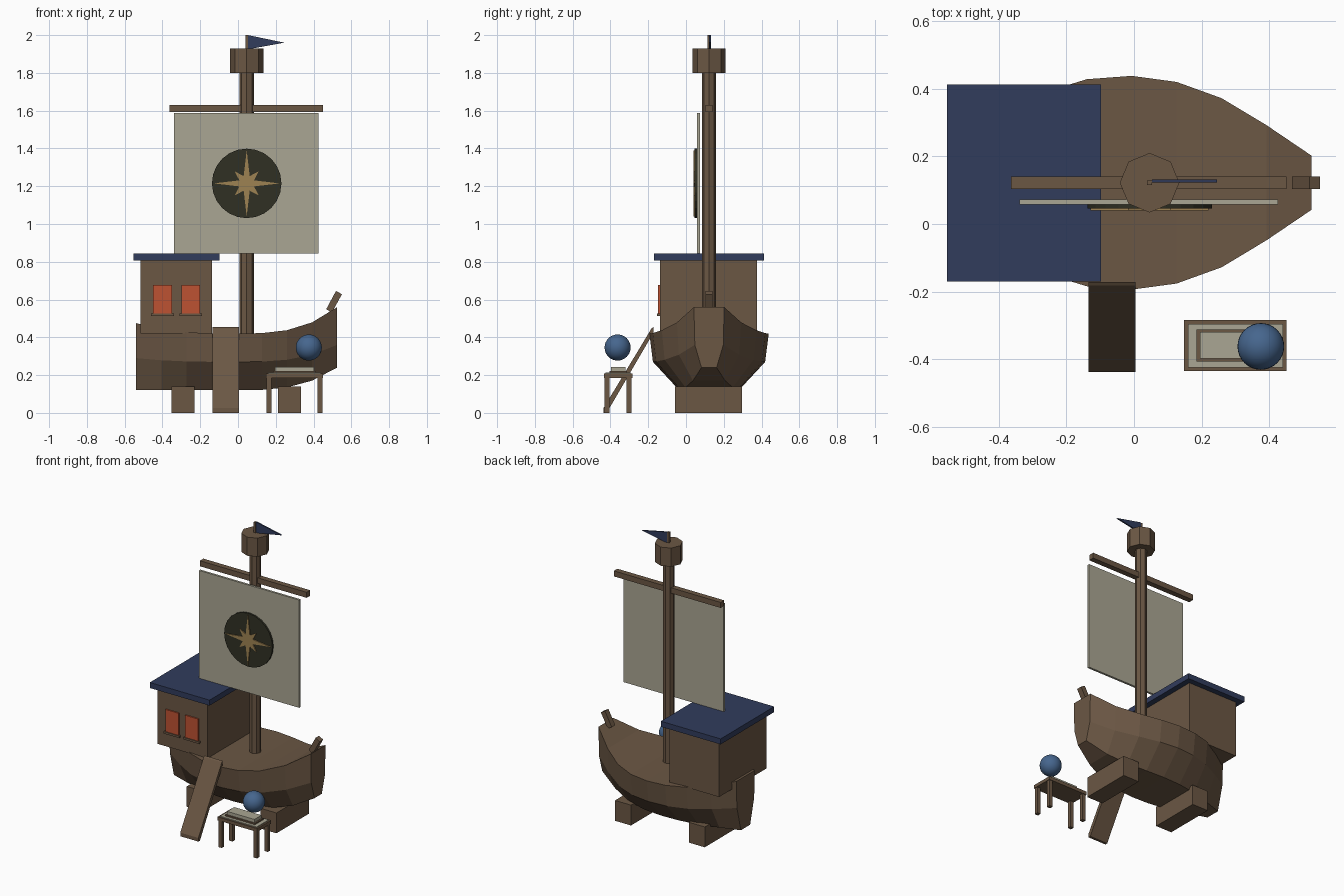
import bpy, bmesh, math
from mathutils import Vector

if "Cube" in bpy.data.objects:
    bpy.data.objects.remove(bpy.data.objects["Cube"])

CY = 0.122          # centre line of the ship in y
MX = 0.046          # mast position in x


def srgb(name, r, g, b):
    lin = lambda c: ((c / 255 + 0.055) / 1.055) ** 2.4 if c > 10 else c / 3294
    m = bpy.data.materials.new(name)
    m.diffuse_color = (lin(r), lin(g), lin(b), 1)
    m.use_nodes = True
    m.node_tree.nodes["Principled BSDF"].inputs["Base Color"].default_value = m.diffuse_color
    return m


WOOD = srgb("brown wood", 107, 87, 68)
SAIL = srgb("canvas cream", 170, 166, 147)
NAVY = srgb("navy blue", 49, 60, 92)
RED = srgb("window red", 190, 82, 50)
DARK = srgb("dark olive", 48, 48, 36)
GOLD = srgb("old gold", 158, 130, 82)
BLUE = srgb("globe blue", 70, 102, 142)


def finish(name, bm, mat):
    bmesh.ops.recalc_face_normals(bm, faces=bm.faces)
    me = bpy.data.meshes.new(name)
    bm.to_mesh(me)
    bm.free()
    me.materials.append(mat)
    ob = bpy.data.objects.new(name, me)
    bpy.context.collection.objects.link(ob)
    return ob


def box(name, x0, x1, y0, y1, z0, z1, mat):
    bm = bmesh.new()
    bmesh.ops.create_cube(bm, size=1)
    for v in bm.verts:
        v.co = Vector(((x0 + x1) / 2 + v.co.x * (x1 - x0),
                       (y0 + y1) / 2 + v.co.y * (y1 - y0),
                       (z0 + z1) / 2 + v.co.z * (z1 - z0)))
    return finish(name, bm, mat)


def cylinder(name, x, y, z0, z1, r, n, mat):
    bm = bmesh.new()
    ring = [bm.verts.new((x + r * math.cos(i * math.tau / n),
                          y + r * math.sin(i * math.tau / n), z0)) for i in range(n)]
    base = bm.faces.new(ring)
    ext = bmesh.ops.extrude_face_region(bm, geom=[base])
    for v in ext["geom"]:
        if isinstance(v, bmesh.types.BMVert):
            v.co.z = z1
    if base.is_valid is False or len(bm.faces) < n + 2:
        bm.faces.new(ring)
    return finish(name, bm, mat)


def plate(name, pts, axis, lo, hi, mat):
    """Outline in (x, z) extruded along y, or in (y, z) extruded along x."""
    bm = bmesh.new()
    put = (lambda p, d: (p[0], d, p[1])) if axis == 'Y' else (lambda p, d: (d, p[0], p[1]))
    a = [bm.verts.new(put(p, lo)) for p in pts]
    b = [bm.verts.new(put(p, hi)) for p in pts]
    bm.faces.new(a)
    bm.faces.new(b)
    for i in range(len(pts)):
        j = (i + 1) % len(pts)
        bm.faces.new((a[i], a[j], b[j], b[i]))
    return finish(name, bm, mat)


# hull: hexagonal sections lofted from stern to bow
half = [.10, .19, .265, .306, .316, .298, .25, .17, .08]
bm = bmesh.new()
rings = []
for i, w in enumerate(half):
    u = i / 4 - 1
    bow, stern = max(u, 0) ** 3, max(-u, 0) ** 3
    sheer = .42 + .14 * bow + .055 * stern
    chine = .27 + .09 * bow + .02 * stern
    keel = .12 + .12 * bow
    side = [(w, sheer), (.94 * w, chine), (.5 * w, keel)]
    sec = side + [(-y, z) for y, z in reversed(side)]
    rings.append([bm.verts.new((-.007 + u * .532, CY + y, z)) for y, z in sec])
for a, b in zip(rings, rings[1:]):
    for k in range(6):
        bm.faces.new((a[k], a[(k + 1) % 6], b[(k + 1) % 6], b[k]))
bm.faces.new(rings[0])
bm.faces.new(rings[-1])
finish("hull", bm, WOOD)

# cradle blocks under the keel
for tag, x in (("rear", -.29), ("front", .272)):
    box(tag + "_cradle_block", x - .061, x + .061, -.057, .297, 0, .14, WOOD)

# cabin with flat roof and two windows
box("cabin", -.515, -.137, -.138, .375, .42, .81, WOOD)
box("cabin_roof", -.553, -.098, -.17, .413, .807, .845, NAVY)
for tag, x in (("left", -.40), ("right", -.25)):
    box(tag + "_window", x - .05, x + .05, -.147, -.137, .525, .678, RED)
    box(tag + "_window_sill", x - .06, x + .06, -.153, -.137, .512, .526, WOOD)

# mast, lookout tub, pole and pennant
cylinder("mast", MX, CY, .40, 1.81, .038, 8, WOOD)
cylinder("lookout_tub", MX, CY, 1.80, 1.928, .088, 8, WOOD)
box("flag_pole", MX - .007, MX + .007, CY - .007, CY + .007, 1.92, 2.0, WOOD)
plate("pennant", [(.053, 2.0), (.245, 1.96), (.053, 1.925)], 'Y', CY, CY + .01, NAVY)

# yard and sail
box("yard", -.363, .451, CY - .019, CY + .019, 1.592, 1.63, WOOD)
box("sail", -.338, .426, .058, .073, .845, 1.587, SAIL)

# compass emblem: disc and eight-pointed star
EZ = 1.215
disc = [(MX + .184 * math.cos(i * math.tau / 24), EZ + .184 * math.sin(i * math.tau / 24))
        for i in range(24)]
plate("emblem_disc", disc, 'Y', .046, .059, DARK)
star = []
for i in range(16):
    r = .174 if i % 4 == 0 else .09 if i % 2 == 0 else .042
    t = i * math.tau / 16
    star.append((MX + r * math.cos(t), EZ + r * math.sin(t)))
plate("emblem_star", star, 'Y', .040, .047, GOLD)

# bow post, leaning forward
plate("bow_post", [(.467, .549), (.497, .531), (.550, .628), (.519, .646)], 'Y',
      CY - .019, CY + .019, WOOD)

# gangplank from the ground to the deck
plate("gangplank", [(-.437, .0), (-.420, .0), (-.172, .425), (-.172, .455), (-.182, .448),
                    (-.437, .025)], 'X', -.134, .004, WOOD)

# table with four legs
box("table_top", .148, .451, -.435, -.284, .185, .208, WOOD)
for i, x in enumerate((.152, .421)):
    for j, y in enumerate((-.431, -.314)):
        box(f"table_leg_{i}{j}", x, x + .026, y, y + .026, 0, .19, WOOD)

# chart and book on the table
box("chart", .160, .440, -.425, -.295, .206, .213, SAIL)
box("book_cover", .185, .413, -.406, -.312, .212, .222, WOOD)
box("book_pages", .195, .403, -.397, -.320, .221, .244, SAIL)

# globe above the table
bpy.ops.mesh.primitive_uv_sphere_add(segments=32, ring_count=16, radius=.069,
                                     location=(.375, -.362, .346))
globe = bpy.context.object
globe.name = "globe"
globe.data.materials.append(BLUE)
bpy.ops.object.shade_smooth()
